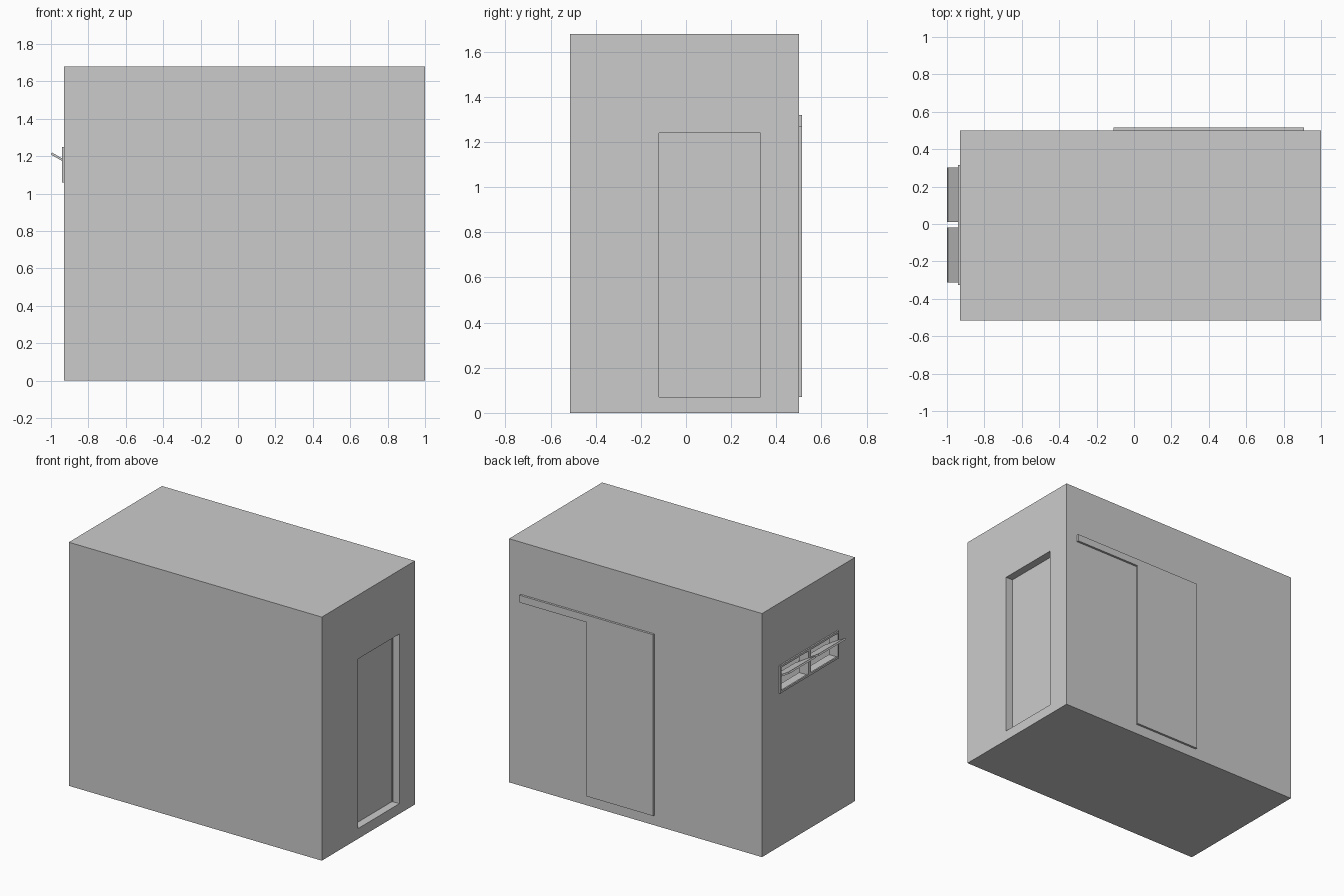
import bpy, math

if "Cube" in bpy.data.objects:
    bpy.data.objects.remove(bpy.data.objects["Cube"])

grey = bpy.data.materials.new("light_grey")
grey.diffuse_color = (0.6, 0.6, 0.6, 1)
grey.use_nodes = True
grey.node_tree.nodes["Principled BSDF"].inputs["Base Color"].default_value = grey.diffuse_color


def box(name, x, y, z):
    """Box given by its (min, max) range on each axis."""
    bpy.ops.mesh.primitive_cube_add(
        size=1, location=[(a + b) / 2 for a, b in (x, y, z)])
    ob = bpy.context.object
    ob.name = name
    ob.scale = [b - a for a, b in (x, y, z)]
    bpy.ops.object.transform_apply(location=False, rotation=False, scale=True)
    ob.data.materials.append(grey)
    return ob


def cut(target, cutter):
    """Subtract a hidden cutter from the target."""
    mod = target.modifiers.new(cutter.name, 'BOOLEAN')
    mod.operation = 'DIFFERENCE'
    mod.solver = 'EXACT'
    mod.object = cutter
    cutter.hide_render = True
    cutter.hide_set(True)


# Hollow cabin with a side doorway and a window opening
walls = box("walls", (-0.93, 1.0), (-0.515, 0.50), (0, 1.68))
cut(walls, box("room_cutter", (-0.87, 0.94), (-0.455, 0.44), (0.07, 1.62)))
cut(walls, box("doorway_cutter", (0.90, 1.1), (-0.12, 0.33), (0.0705, 1.24)))
cut(walls, box("window_cutter", (-1.1, -0.80), (-0.315, 0.305), (1.07, 1.24)))

# Recessed side door with a narrow post
box("side_door", (0.92, 0.945), (-0.12, 0.322), (0.0705, 1.24))
box("side_door_post", (0.92, 0.95), (0.322, 0.33), (0.0705, 1.24))

# Sliding door and its rail on the back wall
box("sliding_door", (-0.11, 0.40), (0.50, 0.515), (0.07, 1.27))
box("sliding_rail", (-0.11, 0.91), (0.50, 0.515), (1.27, 1.32))

# Window frame: top and bottom bars, two sides and a mullion
for name, z in (("bottom", (1.06, 1.075)), ("top", (1.235, 1.25))):
    box("window_frame_" + name, (-0.94, -0.93), (-0.325, 0.315), z)
for name, y in (("left", (0.303, 0.315)), ("right", (-0.325, -0.313))):
    box("window_frame_" + name, (-0.94, -0.93), y, (1.075, 1.235))
box("window_mullion", (-0.94, -0.87), (-0.02, 0.01), (1.07, 1.24))

# Two tilted window panes
for name, y in (("left", (0.01, 0.303)), ("right", (-0.313, -0.02))):
    pane = box("window_pane_" + name, (-1.01, -0.83), y, (1.163, 1.175))
    pane.rotation_euler.y = math.radians(30)
